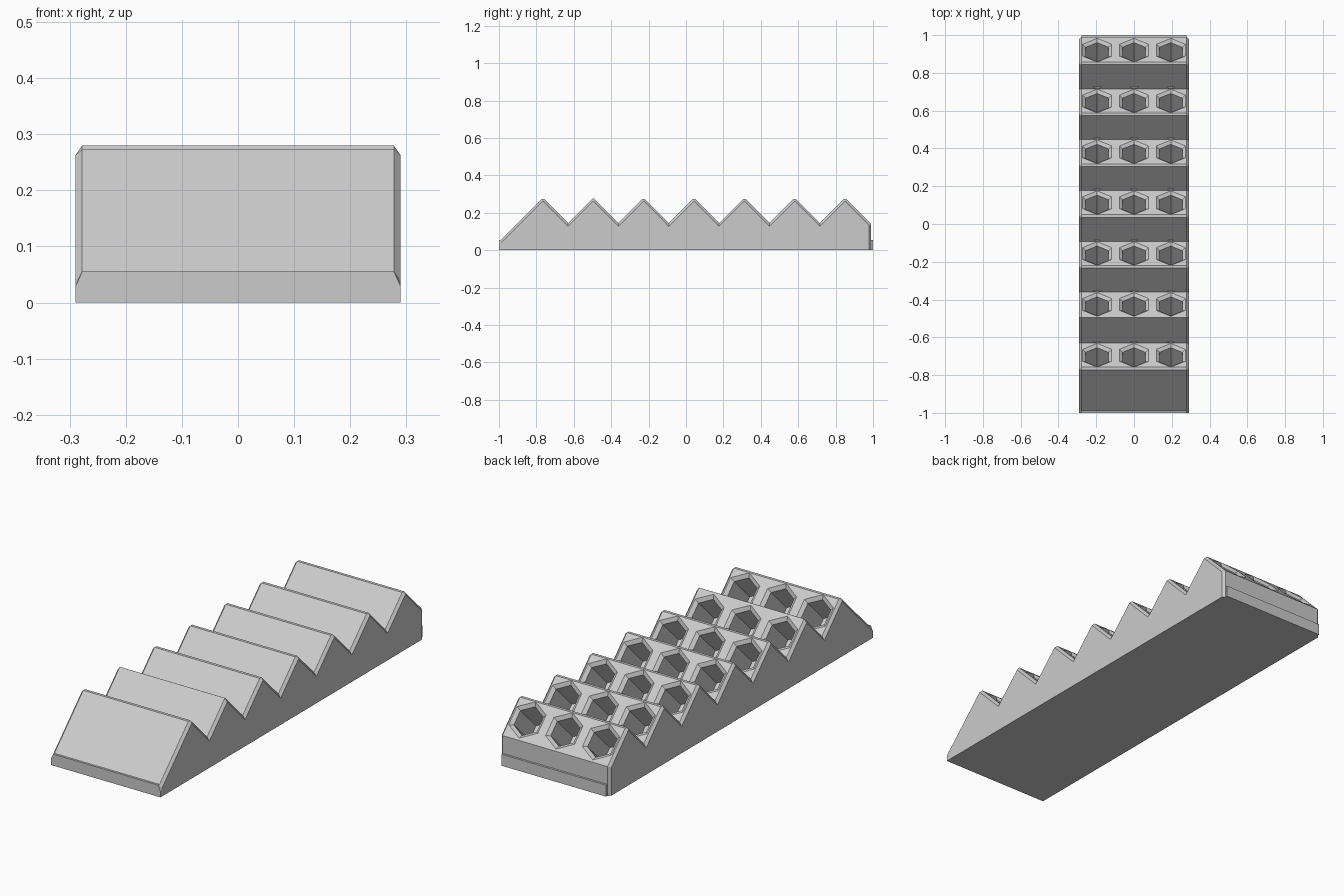
import bpy, bmesh, math
from mathutils import Matrix, Vector

if "Cube" in bpy.data.objects:
    bpy.data.objects.remove(bpy.data.objects["Cube"])

grey = bpy.data.materials.new("light grey")
grey.diffuse_color = (0.6, 0.6, 0.6, 1)
grey.use_nodes = True
grey.node_tree.nodes["Principled BSDF"].inputs["Base Color"].default_value = grey.diffuse_color

PEAKS = [-0.765 + 0.2692 * i for i in range(7)]
PITCH, TOP = 0.2692, 0.28
HALF, INNER = 0.29, 0.278          # half width, half width inside the chamfer
DROP = 0.0177                      # height lost at the chamfered side profile


def make_object(name, bm):
    bmesh.ops.recalc_face_normals(bm, faces=bm.faces)
    mesh = bpy.data.meshes.new(name)
    bm.to_mesh(mesh)
    bm.free()
    mesh.materials.append(grey)
    obj = bpy.data.objects.new(name, mesh)
    bpy.context.collection.objects.link(obj)
    return obj


def loft(bm, rings):
    """Skin a stack of equal-length vertex loops and cap both ends."""
    loops = [[bm.verts.new(p) for p in ring] for ring in rings]
    n = len(loops[0])
    for a, b in zip(loops, loops[1:]):
        for i in range(n):
            j = (i + 1) % n
            bm.faces.new((a[i], a[j], b[j], b[i]))
    bm.faces.new(loops[0])
    bm.faces.new(loops[-1])


# Sawtooth profile: pairs of (full profile, chamfered side profile) points
pairs = [((-1, 0), (-1, 0)), ((-1, 0.055), (-1, 0.028)), ((-0.99, 0.055), (-0.99, 0.038))]
for i, p in enumerate(PEAKS):
    f = 0.0005 if i == 1 else 0.007     # the second ridge keeps a sharp crest
    pairs.append(((p - f, TOP - f), (p - 0.0005, TOP - DROP)))
    pairs.append(((p + f, TOP - f), (p + 0.0005, TOP - DROP)))
    if i < 6:
        valley = TOP - PITCH / 2
        pairs.append(((p + PITCH / 2, valley), (p + PITCH / 2, valley - DROP)))
pairs.append(((0.99, 0.14), (0.978, 0.134)))
pairs.append(((0.99, 0), (0.978, 0)))

# Main body
bm = bmesh.new()
loft(bm, [[(x, *pr[k]) for pr in pairs]
          for x, k in ((-HALF, 1), (-INNER, 0), (INNER, 0), (HALF, 1))])
body = make_object("rack_body", bm)

# Hexagonal sockets with a countersunk rim, bored square to the rear slopes
bm = bmesh.new()
tilt = Matrix.Rotation(math.radians(-45), 4, 'X')
for p in PEAKS:
    for x in (-0.195, 0, 0.195):
        place = Matrix.Translation((x, p + 0.07, TOP - 0.07)) @ tilt
        rings = []
        for r, d in ((0.105, 0.012), (0.07 + 0.019, 0), (0.07, -0.013), (0.07, -0.18)):
            rings.append([place @ Vector((r * math.sin(a), r * math.cos(a), d))
                          for a in (math.radians(60 * k) for k in range(6))])
        loft(bm, rings)
cutter = make_object("socket_cutter", bm)
cutter.hide_render = True

mod = body.modifiers.new("sockets", 'BOOLEAN')
mod.operation, mod.solver, mod.object = 'DIFFERENCE', 'EXACT', cutter
bpy.context.view_layer.objects.active = body
bpy.ops.object.modifier_apply(modifier=mod.name)
bpy.data.objects.remove(cutter)

# Rear foot strip
bm = bmesh.new()
bmesh.ops.create_cube(bm, size=1, matrix=Matrix.Translation((0, 0.9925, 0.0275))
                      @ Matrix.Diagonal((0.554, 0.015, 0.055, 1)))
make_object("rear_strip", bm)
